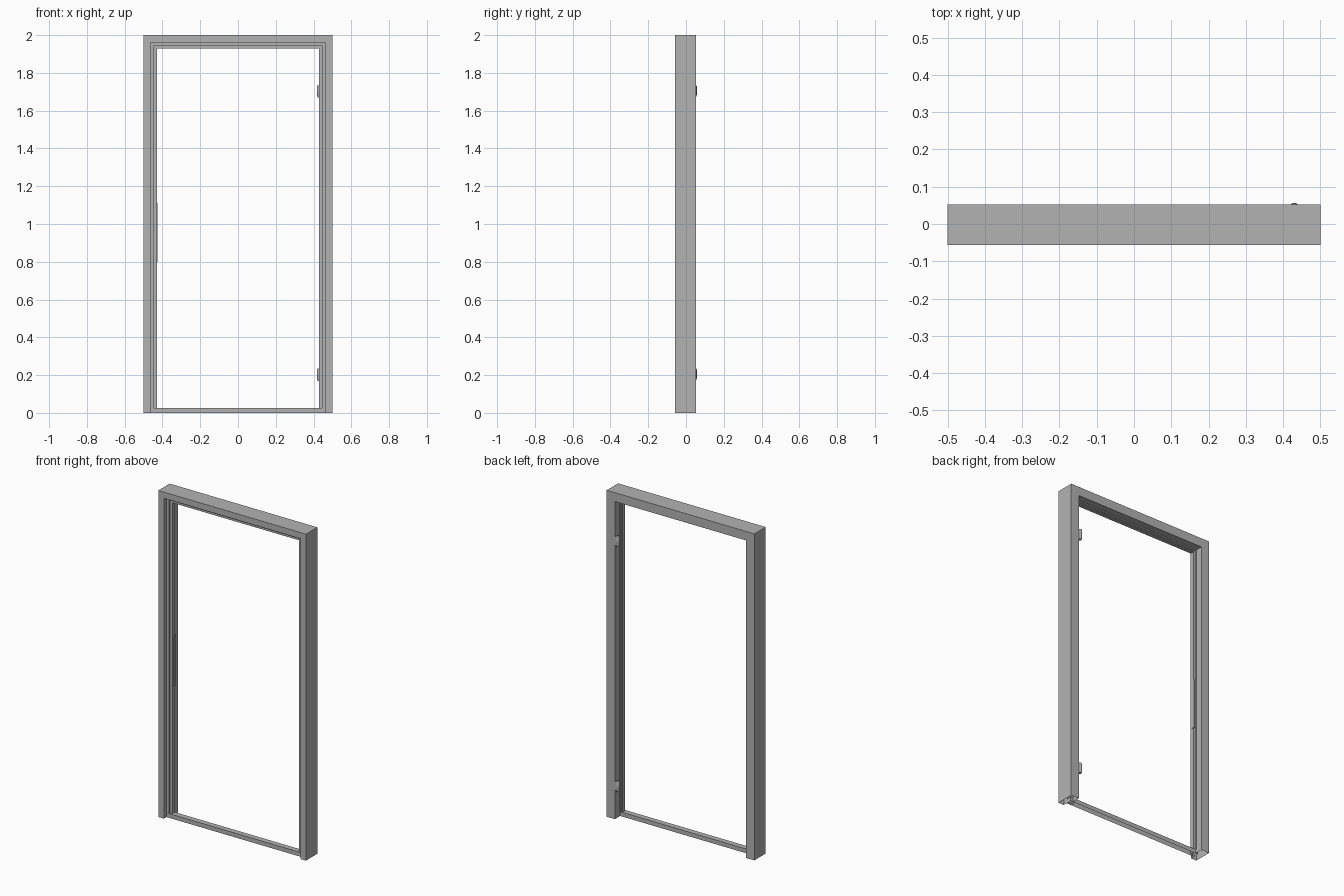
import bpy
import bmesh

if "Cube" in bpy.data.objects:
    bpy.data.objects.remove(bpy.data.objects["Cube"], do_unlink=True)

steel = bpy.data.materials.new("grey steel")
steel.use_nodes = True
GREY = (0.45, 0.45, 0.45, 1)
steel.diffuse_color = GREY
steel.node_tree.nodes["Principled BSDF"].inputs["Base Color"].default_value = GREY

HALF_WIDTH, HEIGHT = 0.5, 2.0
FRONT, BACK = -0.057, 0.053


def finish(name, bm):
    bmesh.ops.recalc_face_normals(bm, faces=bm.faces)
    mesh = bpy.data.meshes.new(name)
    bm.to_mesh(mesh)
    bm.free()
    mesh.materials.append(steel)
    obj = bpy.data.objects.new(name, mesh)
    bpy.context.collection.objects.link(obj)
    return obj


def sweep(name, profile, base=0.0):
    """Run an (inset, y) profile up one jamb, across the head and down the other."""
    bm = bmesh.new()
    rings = []
    for side, top in ((-1, False), (-1, True), (1, True), (1, False)):
        rings.append([bm.verts.new((side * (HALF_WIDTH - d), y, HEIGHT - d if top else base))
                      for d, y in profile])
    n = len(profile)
    for a, b in zip(rings, rings[1:]):
        for i in range(n):
            j = (i + 1) % n
            bm.faces.new((a[i], a[j], b[j], b[i]))
    return finish(name, bm)


def box(name, low, high, open_bottom=False):
    bm = bmesh.new()
    bmesh.ops.create_cube(bm, size=1)
    for v in bm.verts:
        v.co = [h if c > 0 else l for c, l, h in zip(v.co, low, high)]
    if open_bottom:
        bm.normal_update()
        under = [f for f in bm.faces if f.normal.z < -0.5]
        bmesh.ops.delete(bm, geom=under, context="FACES_ONLY")
    return finish(name, bm)


def hinge_knuckle(name, x, y, bottom, rings):
    """Stack of (height, radius) rings, closed at both ends."""
    bm = bmesh.new()
    for (z0, r0), (z1, r1) in zip(rings, rings[1:]):
        made = bmesh.ops.create_cone(bm, cap_ends=False, segments=16,
                                     radius1=r0, radius2=r1, depth=z1 - z0)
        for v in made["verts"]:
            v.co.x += x
            v.co.y += y
            v.co.z += bottom + (z0 + z1) / 2
    bmesh.ops.remove_doubles(bm, verts=bm.verts, dist=0.0001)
    bmesh.ops.holes_fill(bm, edges=bm.edges, sides=0)
    obj = finish(name, bm)
    bpy.ops.object.select_all(action="DESELECT")
    obj.select_set(True)
    bpy.context.view_layer.objects.active = obj
    bpy.ops.object.shade_smooth_by_angle()


# folded sheet frame, open at the feet
sweep("door_frame", [(0, FRONT), (0.038, FRONT), (0.038, -0.03), (0.055, -0.03),
                     (0.055, -0.022), (0.07, -0.022), (0.07, 0.002),
                     (0.055, 0.002), (0.055, BACK), (0, BACK)])

# seal strip behind the stop
sweep("seal_strip", [(0.055, 0.002), (0.065, 0.002), (0.062, 0.01), (0.055, 0.01)], 0.025)

# threshold channel
box("threshold", (-0.462, -0.032, 0), (0.462, 0.002, 0.026), open_bottom=True)

# latch plate on the right jamb
box("strike_plate", (-0.446, -0.008, 0.8), (-0.427, 0.008, 1.11))

# pair of hinges on the left jamb
for label, z in (("lower", 0.17), ("upper", 1.67)):
    hinge_knuckle(label + "_hinge_knuckle", 0.43, 0.045, z,
                  [(0, 0.008), (0.012, 0.012), (0.06, 0.012), (0.064, 0.010)])
    box(label + "_hinge_leaf", (0.43, 0.03, z + 0.006), (0.447, 0.05, z + 0.06))
